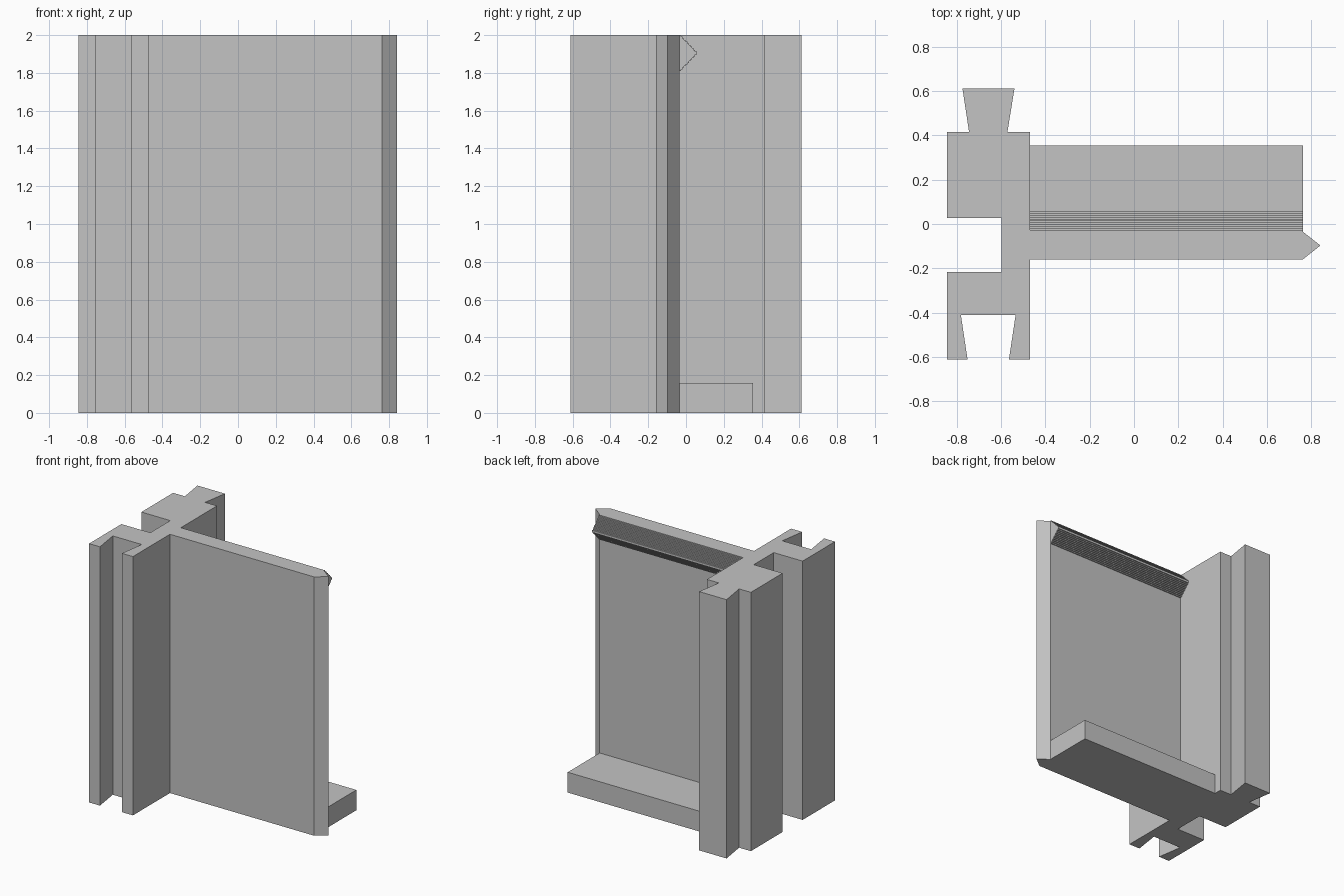
import bpy
import bmesh
from mathutils import Vector

cube = bpy.data.objects.get("Cube")
if cube:
    bpy.data.objects.remove(cube, do_unlink=True)

grey = bpy.data.materials.new("plain_grey")
grey.use_nodes = True
GREY = (0.55, 0.55, 0.55, 1)
grey.diffuse_color = GREY
grey.node_tree.nodes["Principled BSDF"].inputs["Base Color"].default_value = GREY

HEIGHT = 2.0
POST_X, PANEL_X = -0.47, 0.763      # where the panel starts and ends
PANEL_BACK, PANEL_FRONT = -0.035, -0.16


def extrude_profile(name, points, direction):
    """Make a flat-sided solid by sweeping a closed outline along a vector."""
    bm = bmesh.new()
    face = bm.faces.new([bm.verts.new(p) for p in points])
    swept = bmesh.ops.extrude_face_region(bm, geom=[face])
    verts = [g for g in swept["geom"] if isinstance(g, bmesh.types.BMVert)]
    bmesh.ops.translate(bm, verts=verts, vec=Vector(direction))
    bmesh.ops.recalc_face_normals(bm, faces=bm.faces[:])
    mesh = bpy.data.meshes.new(name)
    bm.to_mesh(mesh)
    bm.free()
    mesh.materials.append(grey)
    obj = bpy.data.objects.new(name, mesh)
    bpy.context.collection.objects.link(obj)
    return obj


# Upright body: post with dovetail tab, side channel and dovetail slot,
# joined to the panel with its pointed edge
outline = [
    (-0.845, 0.415), (-0.745, 0.415), (-0.775, 0.612), (-0.54, 0.612),
    (-0.572, 0.415), (POST_X, 0.415),
    (POST_X, PANEL_BACK), (PANEL_X, PANEL_BACK), (0.842, -0.097),
    (PANEL_X, PANEL_FRONT), (POST_X, PANEL_FRONT),
    (POST_X, -0.612), (-0.565, -0.612), (-0.535, -0.412),
    (-0.782, -0.412), (-0.752, -0.612), (-0.845, -0.612),
    (-0.845, -0.217), (-0.598, -0.217), (-0.598, 0.027), (-0.845, 0.027),
]
extrude_profile("post_and_panel", [(x, y, 0) for x, y in outline], (0, 0, HEIGHT))

# Ledge along the foot of the panel
ledge = [(PANEL_BACK, 0), (0.355, 0), (0.355, 0.157), (PANEL_BACK, 0.157)]
span = (PANEL_X - POST_X, 0, 0)
extrude_profile("bottom_ledge", [(POST_X, y, z) for y, z in ledge], span)

# Finely stepped triangular ridge along the top of the panel
STEPS = 11
depth, half = 0.092, 0.095
middle = HEIGHT - half
upper = [(PANEL_BACK, HEIGHT)]
for i in range(STEPS):
    z = HEIGHT - half * i / STEPS
    y = PANEL_BACK + depth * (i + 1) / STEPS
    upper.append((y, z))
    if i < STEPS - 1:
        upper.append((y, z - half / STEPS))
lower = [(y, 2 * middle - z) for y, z in reversed(upper)]
ridge = upper[1:] + lower[:-1] + [(PANEL_BACK, HEIGHT - 2 * half), (PANEL_BACK, HEIGHT)]
extrude_profile("top_ridge", [(POST_X, y, z) for y, z in ridge], span)
